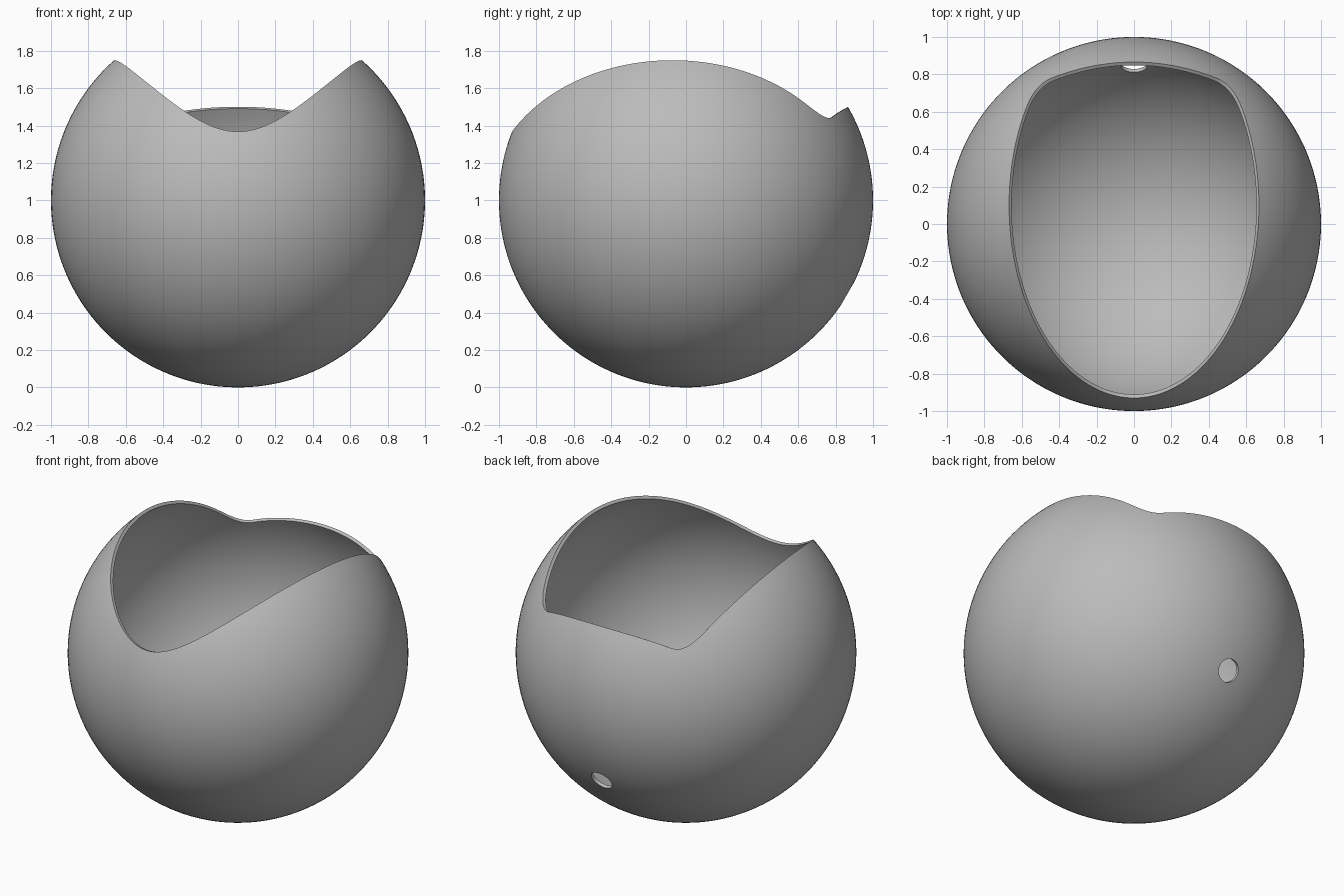
import bpy, bmesh
from math import sin, cos, pi, sqrt, acos, atan2, radians

if "Cube" in bpy.data.objects:
    bpy.data.objects.remove(bpy.data.objects["Cube"], do_unlink=True)

SEGMENTS, RINGS, WALL = 192, 64, 0.02

grey = bpy.data.materials.new("plain grey")
grey.use_nodes = True
grey.diffuse_color = (0.5, 0.5, 0.5, 1)
grey.node_tree.nodes["Principled BSDF"].inputs["Base Color"].default_value = (0.5, 0.5, 0.5, 1)


def rim_point(t):
    """Opening seen from above: an oval, blended into a shallow arc at the back."""
    x, y = 0.668 * sin(t), 0.1 - 1.03 * cos(t)
    arc = 0.866 - 0.44 * x * x
    blend = max(0.1 - abs(y - arc), 0)
    return x, min(y, arc) - blend * blend / 0.4


# Spherical shell: meridians running from the rim down to the bottom
bm = bmesh.new()
bottom = bm.verts.new((0, 0, 0))
columns = []
for i in range(SEGMENTS):
    x, y = rim_point(2 * pi * i / SEGMENTS)
    around, start = atan2(y, x), acos(sqrt(1 - x * x - y * y))
    column = []
    for j in range(RINGS):
        down = start + (pi - start) * j / RINGS
        column.append(bm.verts.new((sin(down) * cos(around), sin(down) * sin(around), 1 + cos(down))))
    columns.append(column)
for i, a in enumerate(columns):
    b = columns[(i + 1) % SEGMENTS]
    for j in range(RINGS - 1):
        bm.faces.new((a[j], a[j + 1], b[j + 1], b[j]))
    bm.faces.new((a[-1], bottom, b[-1]))
bm.normal_update()
mesh = bpy.data.meshes.new("bowl_shell")
bm.to_mesh(mesh)
bm.free()
mesh.materials.append(grey)
shell = bpy.data.objects.new("bowl_shell", mesh)
bpy.context.collection.objects.link(shell)

# Cutter for the round cable hole, low on the back
tilt = radians(30)
bpy.ops.mesh.primitive_cylinder_add(vertices=48, radius=0.07, depth=0.3,
                                    location=(0, cos(tilt), 1 - sin(tilt)),
                                    rotation=(-pi / 2 - tilt, 0, 0))
cutter = bpy.context.object
cutter.name = "hole_cutter"
cutter.hide_render = True
cutter.data.materials.append(grey)

# Wall thickness and hole
bpy.ops.object.select_all(action="DESELECT")
bpy.context.view_layer.objects.active = shell
shell.select_set(True)
wall = shell.modifiers.new("wall", "SOLIDIFY")
wall.thickness, wall.offset = WALL, -1
hole = shell.modifiers.new("hole", "BOOLEAN")
hole.object, hole.operation, hole.solver = cutter, "DIFFERENCE", "EXACT"
for name in ("wall", "hole"):
    bpy.ops.object.modifier_apply(modifier=name)
bpy.data.objects.remove(cutter, do_unlink=True)
bpy.ops.object.shade_smooth_by_angle(angle=radians(35))
